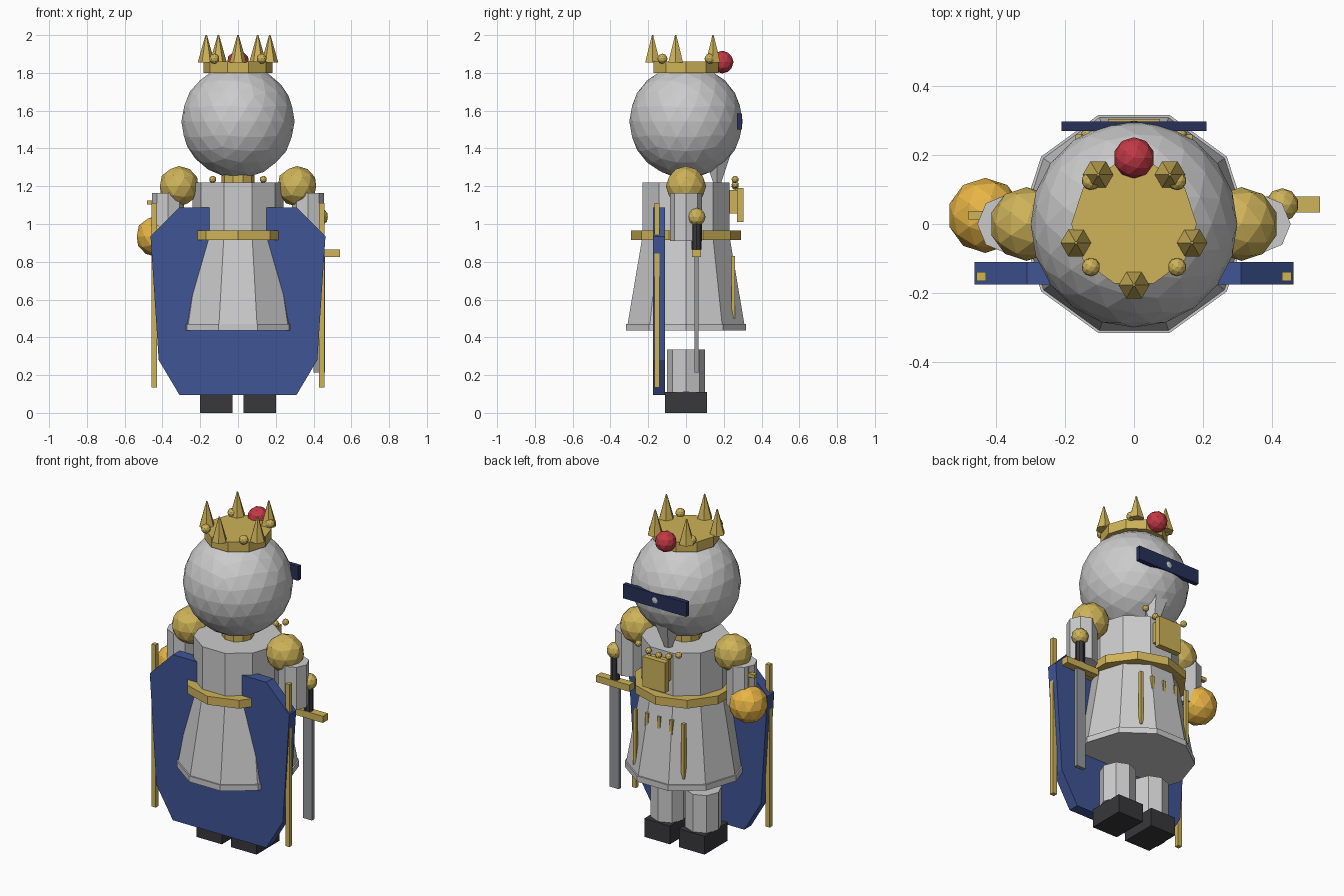
import bpy, bmesh, math
from mathutils import Matrix, Vector

if "Cube" in bpy.data.objects:
    bpy.data.objects.remove(bpy.data.objects["Cube"])


def material(name, rgb):
    m = bpy.data.materials.new(name)
    m.diffuse_color = (*rgb, 1)
    m.use_nodes = True
    m.node_tree.nodes["Principled BSDF"].inputs["Base Color"].default_value = m.diffuse_color
    return m


GOLD = material("gold", (0.62, 0.45, 0.10))
ORANGE = material("orange", (0.80, 0.46, 0.06))
RED = material("red", (0.55, 0.04, 0.06))
BLUE = material("blue", (0.05, 0.09, 0.30))
NAVY = material("navy", (0.02, 0.03, 0.10))
DARK = material("dark", (0.04, 0.04, 0.045))


def finish(name, bm, mat=None):
    mesh = bpy.data.meshes.new(name)
    bmesh.ops.recalc_face_normals(bm, faces=bm.faces)
    bm.to_mesh(mesh)
    bm.free()
    obj = bpy.data.objects.new(name, mesh)
    bpy.context.collection.objects.link(obj)
    if mat:
        mesh.materials.append(mat)
    return obj


def box(name, x, y, z, mat=None):
    """Box from (min, max) ranges."""
    bm = bmesh.new()
    size = [r[1] - r[0] for r in (x, y, z)]
    mid = Vector([(r[0] + r[1]) / 2 for r in (x, y, z)])
    bmesh.ops.create_cube(bm, size=1, matrix=Matrix.Translation(mid) @ Matrix.Diagonal((*size, 1)))
    return finish(name, bm, mat)


def prism(name, xy, z, r1, r2, sides=10, mat=None, turn=90):
    """Cylinder or cone with z range, bottom and top radius."""
    bm = bmesh.new()
    place = Matrix.Translation((*xy, (z[0] + z[1]) / 2)) @ Matrix.Rotation(math.radians(turn), 4, 'Z')
    bmesh.ops.create_cone(bm, cap_ends=True, segments=sides, radius1=r1, radius2=r2,
                          depth=z[1] - z[0], matrix=place)
    return finish(name, bm, mat)


def ball(name, loc, r, sub=2, mat=None):
    bm = bmesh.new()
    bmesh.ops.create_icosphere(bm, subdivisions=sub, radius=r, matrix=Matrix.Translation(loc))
    return finish(name, bm, mat)


# legs, boots, arms, shoulders and cape poles, both sides
for side, s in (("left", -1), ("right", 1)):
    def span(a, b):
        return sorted((s * a, s * b))
    box(side + "_boot", span(0.03, 0.20), (-0.11, 0.11), (0, 0.11), DARK)
    prism(side + "_leg", (s * 0.115, 0), (0.11, 0.335), 0.1, 0.1, 8)
    prism(side + "_arm", (s * 0.37, 0), (0.91, 1.165), 0.085, 0.085, 8)
    ball(side + "_shoulder", (s * 0.312, 0, 1.2), 0.107, 2, GOLD)
    box(side + "_cape_trim", span(0.43, 0.457), (-0.166, -0.14), (0.135, 1.11), GOLD)

# robe, belt and torso
prism("robe_hem", (0, 0), (0.435, 0.47), 0.333, 0.333)
prism("robe_skirt", (0, 0), (0.47, 0.97), 0.325, 0.236)
prism("belt", (0, 0), (0.915, 0.965), 0.29, 0.29, mat=GOLD, turn=0)
prism("torso", (0, 0), (0.96, 1.22), 0.242, 0.242)
for i in range(5):
    x = (i - 2) * 0.08
    box("robe_stripe", (x - 0.01, x + 0.01), (0.24, 0.26), (0.5, 0.83), GOLD)

# cape slab from half outline
half = [(0.31, 0.095), (0.42, 0.28), (0.463, 0.935), (0.31, 1.088)]
outline = half + [(-x, z) for x, z in reversed(half)]
bm = bmesh.new()
face = bm.faces.new([bm.verts.new((x, -0.175, z)) for x, z in outline])
ext = bmesh.ops.extrude_face_region(bm, geom=[face], use_keep_orig=True)
bmesh.ops.translate(bm, vec=(0, 0.065, 0), verts=[v for v in ext["geom"] if isinstance(v, bmesh.types.BMVert)])
finish("cape", bm, BLUE)

# chest ornament and necklace
box("chest_plate", (-0.075, 0.075), (0.27, 0.305), (1.01, 1.19), GOLD)
box("chest_plate_back", (-0.06, 0.06), (0.225, 0.27), (1.055, 1.18), GOLD)
for i in range(-2, 3):
    ball("necklace_bead", (i * 0.067, 0.26, 1.2 + 0.009 * i * i), 0.019, 2, GOLD)

# head, visor and beard
prism("collar", (0, 0), (1.21, 1.265), 0.087, 0.087, mat=GOLD)
ball("head", (0, 0, 1.543), 0.3, 3)
box("visor", (-0.21, 0.21), (0.27, 0.297), (1.5, 1.585), NAVY)
prism("beard", (0, 0.165), (1.18, 1.39), 0.01, 0.09, 6)

# crown
prism("crown_band", (0, 0), (1.8, 1.86), 0.182, 0.182, mat=GOLD)
for i in range(5):
    a = math.radians(-90 + 72 * i)
    prism("crown_spike", (0.177 * math.cos(a), 0.177 * math.sin(a)), (1.855, 2.0), 0.045, 0.004, 6, GOLD)
for i in range(4):
    a = math.radians(45 + 90 * i)
    ball("crown_bead", (0.177 * math.cos(a), 0.177 * math.sin(a), 1.875), 0.027, 2, GOLD)
ball("crown_jewel", (0, 0.192, 1.857), 0.06, 2, RED)

# orb with cross
ball("orb", (-0.432, 0.025, 0.935), 0.109, 2, ORANGE)
box("orb_cross_post", (-0.442, -0.418), (0.013, 0.038), (1.03, 1.16), GOLD)
box("orb_cross_bar", (-0.481, -0.38), (0.013, 0.038), (1.103, 1.125), GOLD)

# sword
box("sword_blade", (0.4, 0.46), (0.044, 0.066), (0.215, 0.83), material("steel", (0.3, 0.31, 0.33)))
box("sword_guard", (0.32, 0.54), (0.033, 0.08), (0.826, 0.866), GOLD)
prism("sword_grip", (0.43, 0.056), (0.866, 1.01), 0.026, 0.026, 8, DARK)
ball("sword_pommel", (0.43, 0.056, 1.037), 0.048, 2, GOLD)
